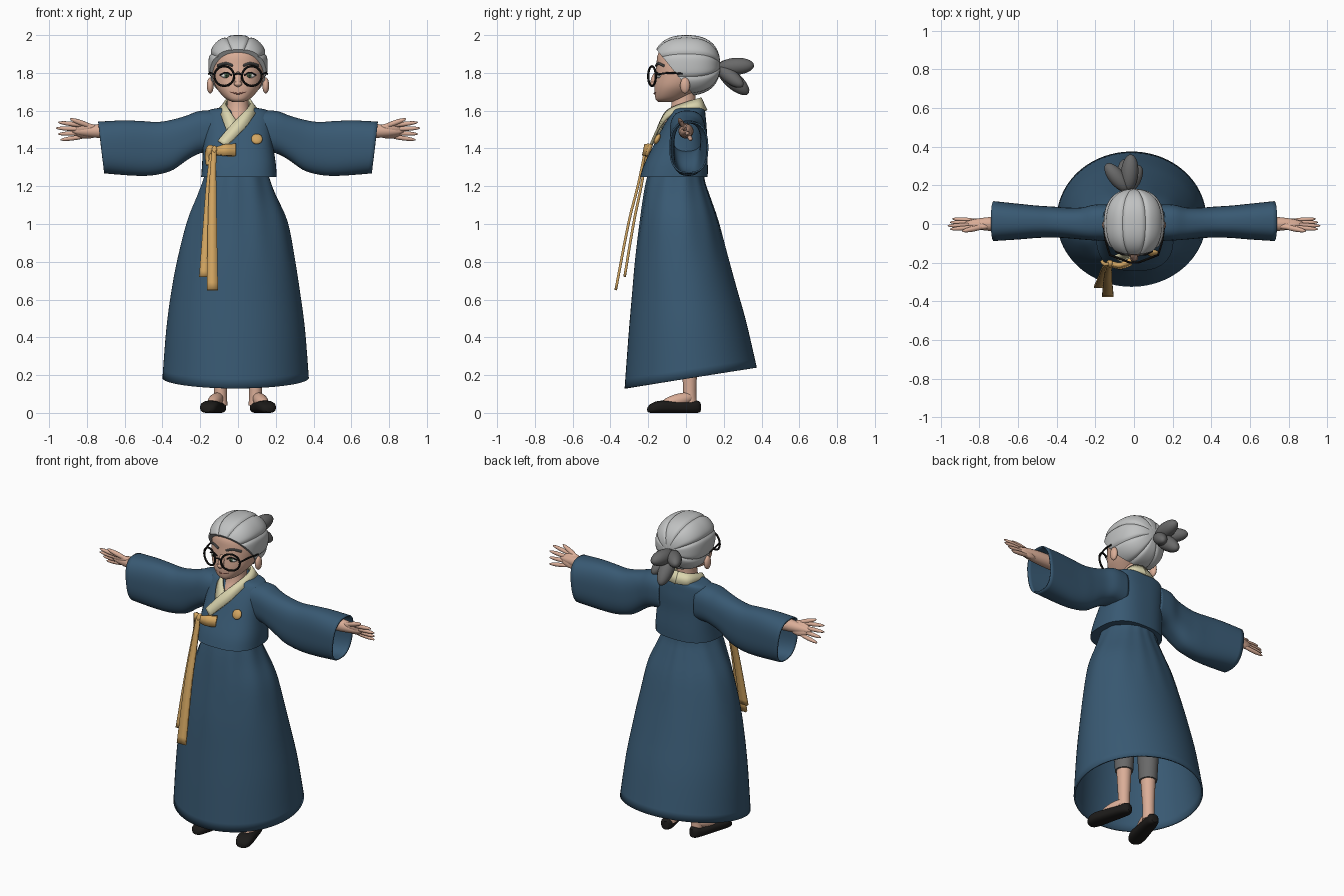
import bpy
import bmesh
from math import sin, cos, pi, atan2, radians
from mathutils import Vector, Matrix

if "Cube" in bpy.data.objects:
    bpy.data.objects.remove(bpy.data.objects["Cube"])

made = []


def material(name, *rgb):
    mat = bpy.data.materials.new(name)
    mat.use_nodes = True
    mat.diffuse_color = (*rgb, 1)
    node = next(n for n in mat.node_tree.nodes if n.type == "BSDF_PRINCIPLED")
    node.inputs["Base Color"].default_value = (*rgb, 1)
    node.inputs["Roughness"].default_value = .8
    return mat


navy = material("navy cloth", .04, .1, .17)
cream = material("cream collar", .7, .66, .42)
gold = material("gold ribbon", .65, .38, .12)
skin = material("skin", .7, .42, .31)
silver = material("silver hair", .53, .54, .54)
grey = material("dark grey", .14, .14, .14)
black = material("black", .012, .011, .01)
white = material("eye white", .8, .8, .76)
green = material("green iris", .06, .13, .06)
lip = material("lip", .42, .17, .13)


def finish(name, bm, mat, side=1, thick=0):
    """Mirror if asked, turn the mesh into an object and colour it."""
    for v in bm.verts:
        v.co.x *= side
    bmesh.ops.recalc_face_normals(bm, faces=bm.faces)
    mesh = bpy.data.meshes.new(name)
    bm.to_mesh(mesh)
    bm.free()
    obj = bpy.data.objects.new(name, mesh)
    bpy.context.collection.objects.link(obj)
    mesh.materials.append(mat)
    if thick:
        obj.modifiers.new("thickness", "SOLIDIFY").thickness = thick
    made.append(obj)
    return obj


def spline(rows, steps):
    """Smoothly interpolate between rows of numbers."""
    out = []
    for i in range(len(rows) - 1):
        a, b = rows[max(i - 1, 0)], rows[i]
        c, d = rows[i + 1], rows[min(i + 2, len(rows) - 1)]
        for s in range(steps):
            t = s / steps
            out.append([q + t / 2 * (r - p + t * (2 * p - 5 * q + 4 * r - w + t * (3 * (q - r) + w - p)))
                        for p, q, r, w in zip(a, b, c, d)])
    return out + [list(rows[-1])]


def loft(name, mat, axis, rows, power=2, warp=None, caps=True, side=1, thick=0, segs=48):
    """Rows give the position on the axis, then the extents on the other two axes."""
    bm = bmesh.new()
    rings = []
    for t, a0, a1, b0, b1 in spline(rows, 4):
        ring = []
        for k in range(segs):
            ang = 2 * pi * k / segs
            c, s = cos(ang), sin(ang)
            r = (abs(c) ** power + abs(s) ** power) ** (-1 / power)
            co = [(a0 + a1) / 2 + (a1 - a0) / 2 * c * r, (b0 + b1) / 2 + (b1 - b0) / 2 * s * r]
            co.insert("xyz".index(axis), t)
            co = Vector(co)
            ring.append(bm.verts.new(warp(co) if warp else co))
        rings.append(ring)
    for lo, hi in zip(rings, rings[1:]):
        for k in range(segs):
            bm.faces.new((lo[k - 1], lo[k], hi[k], hi[k - 1]))
    if caps:
        bm.faces.new(rings[0])
        bm.faces.new(rings[-1])
    return finish(name, bm, mat, side, thick)


def ellipsoid(name, mat, loc, radii, turn=None, side=1):
    bm = bmesh.new()
    bmesh.ops.create_uvsphere(bm, u_segments=24, v_segments=14, radius=1)
    turn = turn or Matrix()
    bm.transform(Matrix.Translation(loc) @ turn @ Matrix.Diagonal((*radii, 1)))
    return finish(name, bm, mat, side)


def blob(name, mat, a, b, r, side=1):
    """Ellipsoid stretched between two points."""
    a, b = Vector(a), Vector(b)
    turn = (b - a).to_track_quat("Z", "Y").to_matrix().to_4x4()
    return ellipsoid(name, mat, (a + b) / 2, (r, r, (b - a).length / 2), turn, side)


def tube(name, mat, points, r, side=1, closed=False):
    """Round wire swept along a smooth path."""
    pts = [Vector(p) for p in (points if closed else spline(points, 6))]
    bm = bmesh.new()
    rings = []
    for i, p in enumerate(pts):
        ahead = pts[(i + 1) % len(pts)] if closed else pts[min(i + 1, len(pts) - 1)]
        back = pts[i - 1] if closed else pts[max(i - 1, 0)]
        d = (ahead - back).normalized()
        u = d.cross(Vector((0, 1, 0)) if abs(d.y) < .9 else Vector((0, 0, 1))).normalized()
        w = d.cross(u)
        rings.append([bm.verts.new(p + r * (u * cos(k * pi / 4) + w * sin(k * pi / 4))) for k in range(8)])
    for i in range(0 if closed else 1, len(rings)):
        for k in range(8):
            bm.faces.new((rings[i - 1][k - 1], rings[i - 1][k], rings[i][k], rings[i][k - 1]))
    if not closed:
        bm.faces.new(rings[0])
        bm.faces.new(rings[-1])
    return finish(name, bm, mat, side)


def ribbon(name, mat, pairs, thick, side=1):
    """Flat band whose two edges follow the paired points."""
    bm = bmesh.new()
    rows = [(bm.verts.new(r[:3]), bm.verts.new(r[3:])) for r in spline(pairs, 6)]
    for (a, b), (c, d) in zip(rows, rows[1:]):
        bm.faces.new((a, b, d, c))
    obj = finish(name, bm, mat, side, thick)
    obj.modifiers["thickness"].offset = 0
    return obj


# Skirt: hem rises to the back, soft pleats fade out below the waist
def skirt_shape(v):
    ang = atan2(v.y, v.x)
    fade = max(0, v.z - .7) / .6
    fold = 1 + .02 * fade * cos(11 * ang)
    lift = .11 * (v.y + .325) / .7 * min(1, (1.3 - v.z) / 1.17)
    return Vector((v.x * fold, v.y * fold, v.z + lift))


loft("skirt", navy, "z", [
    (1.3, -.16, .15, -.19, .09), (1.22, -.185, .175, -.21, .1), (1.14, -.215, .205, -.225, .125),
    (1, -.27, .262, -.245, .17), (.8, -.32, .3, -.27, .22), (.6, -.355, .33, -.288, .27),
    (.4, -.38, .355, -.305, .32), (.13, -.4, .375, -.325, .375)],
    warp=skirt_shape, caps=False, thick=.01, segs=88)

# Jacket body
loft("jacket", navy, "z", [
    (1.25, -.195, .205, -.243, .115), (1.32, -.19, .2, -.22, .115), (1.42, -.185, .185, -.17, .11),
    (1.5, -.18, .18, -.13, .11), (1.56, -.18, .18, -.095, .105), (1.6, -.16, .16, -.07, .1),
    (1.615, -.1, .1, -.05, .09)], power=2.6)

# Neck and head
loft("neck", skin, "z", [
    (1.51, -.05, .05, -.12, .03), (1.56, -.055, .055, -.104, .04), (1.6, -.06, .06, -.084, .05),
    (1.65, -.055, .055, -.075, .05), (1.72, -.055, .055, -.075, .05)])
loft("head", skin, "z", [
    (1.645, -.025, .025, -.145, -.08), (1.66, -.06, .06, -.16, -.02), (1.69, -.092, .092, -.166, .03),
    (1.73, -.12, .12, -.167, .09), (1.78, -.136, .136, -.163, .14), (1.84, -.141, .141, -.157, .155),
    (1.9, -.13, .13, -.148, .15), (1.95, -.1, .1, -.11, .12), (1.98, -.04, .04, -.05, .05)], power=2.2)
blob("nose_bridge", skin, (0, -.15, 1.81), (0, -.182, 1.725), .018)
ellipsoid("nose_tip", skin, (0, -.175, 1.742), (.022, .018, .015))
tube("mouth", lip, [(-.042, -.156, 1.699), (0, -.168, 1.69), (.042, -.156, 1.699)], .004)

# Swept-back hair with grooves that meet at the bun
bm = bmesh.new()
bmesh.ops.create_uvsphere(bm, u_segments=96, v_segments=48, radius=1)
for v in bm.verts:
    x, z, y = v.co
    r = (abs(x) ** 2.4 + abs(y) ** 2.4 + abs(z) ** 2.4) ** (-1 / 2.4)
    r *= 1 - .05 * (1 - abs(cos(4 * atan2(x, z)))) ** 4 * min(1, 3 * (x * x + z * z))
    v.co = Vector((x * r * .157, .003 + y * r * .178, 1.84 + z * r * .16))
bmesh.ops.bisect_plane(bm, geom=bm.verts[:] + bm.edges[:] + bm.faces[:], clear_outer=True,
                       plane_co=(0, -.06, 1.805), plane_no=(0, -.775, -.63))
bmesh.ops.holes_fill(bm, edges=[e for e in bm.edges if e.is_boundary], sides=0)
finish("hair", bm, silver)

# Looped bun
for i, (tip, r) in enumerate([((-.015, .36, 1.84), .045), ((-.145, .31, 1.835), .042),
                              ((-.05, .33, 1.69), .045), ((.03, .3, 1.73), .038)]):
    blob(f"bun_loop_{i}", grey, (-.03, .17, 1.83), tip, r)

# Parts that come in pairs
fan = Vector((0, -.5, .87))
hand = Vector((0, 0, 1.492))
for side, tag in ((1, "left"), (-1, "right")):
    loft(tag + "_sleeve", navy, "x", [
        (.12, -.085, .1, 1.38, 1.6), (.2, -.085, .1, 1.375, 1.598), (.27, -.08, .085, 1.34, 1.572),
        (.35, -.073, .085, 1.287, 1.55), (.42, -.07, .09, 1.265, 1.54), (.5, -.072, .095, 1.255, 1.545),
        (.6, -.08, .105, 1.258, 1.548), (.725, -.088, .118, 1.268, 1.542)], power=2.6, caps=False,
        warp=lambda v: v + Vector(((v.z - 1.41) * .16 * v.x, 0, 0)), side=side, thick=.008)
    # Arm and hand, palm forward with the thumb up
    blob(tag + "_forearm", skin, hand + Vector((.4, 0, 0)), hand + Vector((.88, 0, 0)), .04, side)
    ellipsoid(tag + "_palm", skin, hand + Vector((.8, 0, 0)), (.07, .045, .022),
              Matrix.Rotation(radians(120), 4, "X"), side)
    for i in range(4):
        s = (i - 1.5) * .021
        reach = .965 - .012 * abs(i - 2)
        blob(f"{tag}_finger_{i}", skin, hand + fan * s + Vector((.8, 0, 0)),
             hand + fan * s * 1.7 + Vector((reach, 0, 0)), .012, side)
    blob(tag + "_thumb", skin, hand + fan * .02 + Vector((.76, 0, 0)),
         hand + fan * .075 + Vector((.89, 0, 0)), .014, side)
    # Legs, trousers and slippers
    loft(tag + "_leg", skin, "z", [
        (.04, .055, .13, -.02, .06), (.12, .058, .126, -.015, .055), (.35, .045, .135, -.03, .065)], side=side)
    loft(tag + "_trouser", grey, "z", [
        (.3, .038, .142, -.035, .072), (.5, .03, .15, -.05, .085), (.8, .02, .16, -.07, .09)], side=side)
    turn = Matrix.Translation((.128, -.063, 0)) @ Matrix.Rotation(radians(15), 4, "Z")
    loft(tag + "_slipper", black, "y", [
        (-.142, -.02, .02, .005, .03), (-.125, -.04, .04, 0, .048), (-.08, -.05, .05, 0, .064),
        (0, -.046, .046, 0, .062), (.08, -.042, .042, 0, .058), (.125, -.034, .034, 0, .065),
        (.142, -.018, .018, .005, .055)], power=2.6, warp=lambda v: turn @ v, side=side)
    blob(tag + "_instep", skin, (.145, -.135, .04), (.095, .05, .09), .036, side)
    # Ears, eyes and brows
    ellipsoid(tag + "_ear", skin, (.147, -.005, 1.733), (.018, .026, .042), side=side)
    ellipsoid(tag + "_eye", white, (.062, -.141, 1.786), (.028, .018, .014), side=side)
    ellipsoid(tag + "_iris", green, (.06, -.155, 1.786), (.012, .007, .012), side=side)
    ellipsoid(tag + "_pupil", black, (.06, -.16, 1.786), (.006, .004, .006), side=side)
    tube(tag + "_lash", black, [(.032, -.158, 1.786), (.062, -.158, 1.802), (.096, -.141, 1.788)], .004, side)
    tube(tag + "_brow", grey, [(.028, -.158, 1.838), (.065, -.147, 1.85), (.108, -.118, 1.838)], .007, side)
    # Round spectacles
    rim = [(.073 + .052 * cos(k * pi / 16), -.18 + .02 * cos(k * pi / 16), 1.783 + .052 * sin(k * pi / 16))
           for k in range(32)]
    tube(tag + "_lens_rim", black, rim, .006, side, closed=True)
    tube(tag + "_temple", black, [(.124, -.161, 1.79), (.146, -.09, 1.8), (.155, -.02, 1.795)], .005, side)
tube("spectacle_bridge", black, [(-.023, -.198, 1.79), (0, -.2, 1.797), (.023, -.198, 1.79)], .005)

# Crossed collar: short band goes under the long one
ribbon("collar_under", cream, [
    (0, .108, 1.6, 0, .075, 1.668), (-.075, .085, 1.605, -.055, .055, 1.66),
    (-.1, .01, 1.606, -.065, -.01, 1.638), (-.088, -.075, 1.575, -.048, -.088, 1.606),
    (-.062, -.135, 1.5, -.004, -.122, 1.54), (-.03, -.152, 1.46, .02, -.135, 1.51)], .012)
ribbon("collar_over", cream, [
    (0, .108, 1.6, 0, .075, 1.668), (.075, .085, 1.605, .055, .055, 1.66),
    (.1, .01, 1.606, .065, -.01, 1.638), (.085, -.082, 1.575, .038, -.096, 1.6),
    (.037, -.143, 1.51, -.03, -.138, 1.53), (-.065, -.19, 1.41, -.105, -.17, 1.44)], .014)

# Bow with two long tails
blob("bow_knot", gold, (-.125, -.205, 1.415), (-.125, -.205, 1.355), .02)
ribbon("bow_wide_loop", gold, [
    (-.125, -.2, 1.4, -.125, -.21, 1.368), (-.07, -.21, 1.42, -.07, -.222, 1.362),
    (-.015, -.185, 1.422, -.015, -.205, 1.36)], .022)
ribbon("bow_small_loop", gold, [
    (-.125, -.205, 1.41, -.125, -.21, 1.375), (-.155, -.205, 1.415, -.148, -.215, 1.37),
    (-.17, -.19, 1.37, -.152, -.205, 1.345), (-.165, -.2, 1.31, -.145, -.215, 1.315)], .016)
ribbon("front_tail", gold, [
    (-.14, -.215, 1.39, -.115, -.215, 1.39), (-.153, -.255, 1.2, -.115, -.255, 1.2),
    (-.16, -.305, 1, -.112, -.305, 1), (-.165, -.372, .65, -.106, -.372, .65)], .014)
ribbon("back_tail", gold, [
    (-.15, -.205, 1.38, -.125, -.205, 1.38), (-.17, -.237, 1.2, -.135, -.237, 1.2),
    (-.185, -.278, 1, -.145, -.278, 1), (-.206, -.325, .72, -.153, -.325, .72)], .014)

# Brooch
ellipsoid("brooch", gold, (.1, -.152, 1.45), (.03, .014, .03), Matrix.Rotation(radians(-27), 4, "X"))

# Smooth shading with crisp edges
bpy.ops.object.select_all(action="DESELECT")
for obj in made:
    obj.select_set(True)
bpy.context.view_layer.objects.active = made[0]
bpy.ops.object.shade_smooth_by_angle(angle=radians(40))
